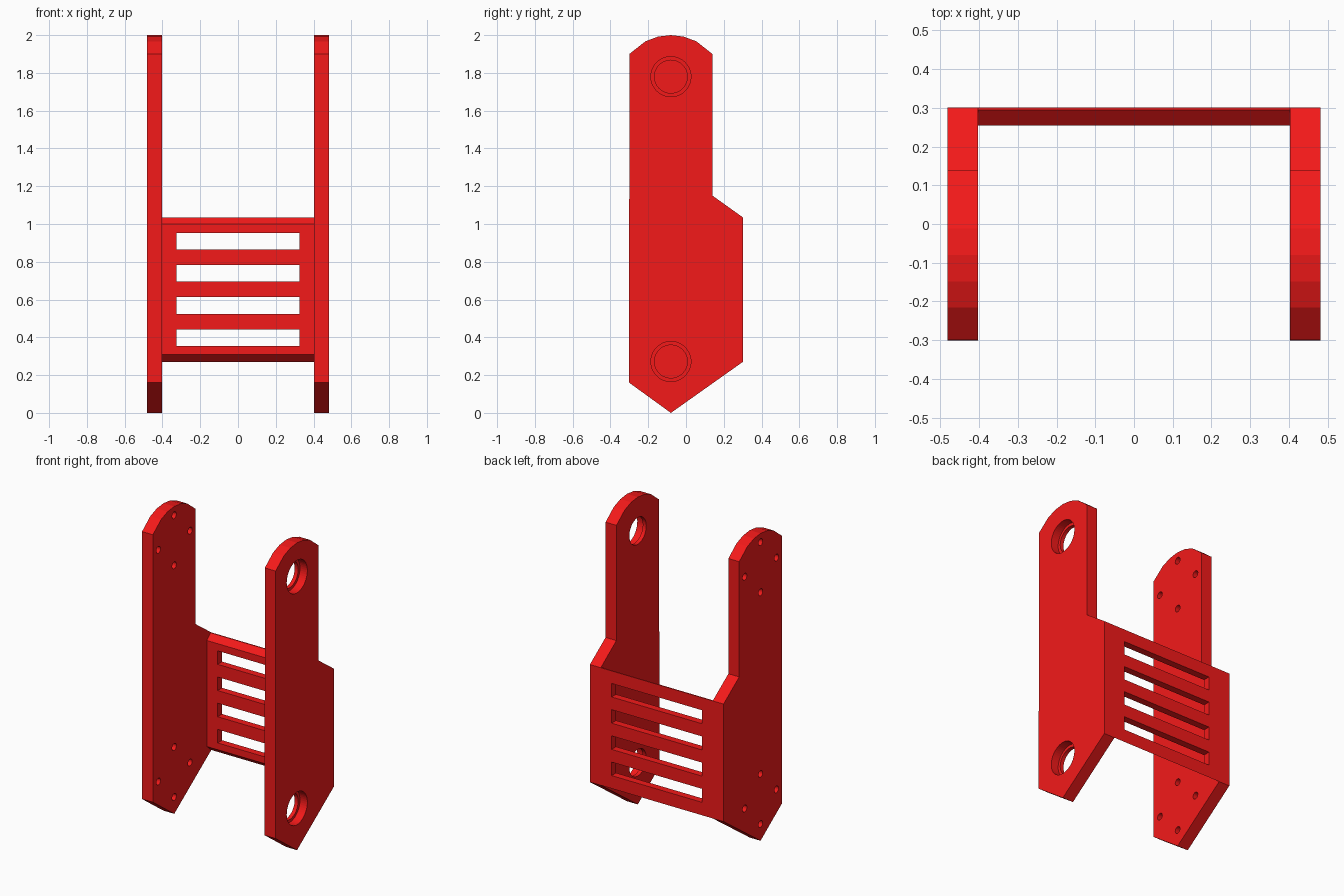
import bpy, bmesh, math
from mathutils import Matrix

if "Cube" in bpy.data.objects:
    bpy.data.objects.remove(bpy.data.objects["Cube"])

red = bpy.data.materials.new("red_paint")
red.diffuse_color = (0.9, 0.01, 0.01, 1)
red.use_nodes = True
red.node_tree.nodes["Principled BSDF"].inputs["Base Color"].default_value = red.diffuse_color


def finish(name, bm):
    bmesh.ops.recalc_face_normals(bm, faces=bm.faces)
    mesh = bpy.data.meshes.new(name)
    bm.to_mesh(mesh)
    bm.free()
    mesh.materials.append(red)
    obj = bpy.data.objects.new(name, mesh)
    bpy.context.collection.objects.link(obj)
    return obj


def extrude_x(name, profile, x0, x1):
    """Solid from a (y, z) profile running from x0 to x1."""
    bm = bmesh.new()
    face = bm.faces.new([bm.verts.new((x0, y, z)) for y, z in profile])
    side = bmesh.ops.extrude_face_region(bm, geom=[face])["geom"]
    verts = [v for v in side if isinstance(v, bmesh.types.BMVert)]
    bmesh.ops.translate(bm, verts=verts, vec=(x1 - x0, 0, 0))
    return finish(name, bm)


def disc(y, z, r, x0, x1, sides=48):
    pts = [(y + r * math.cos(2 * math.pi * i / sides),
            z + r * math.sin(2 * math.pi * i / sides)) for i in range(sides)]
    return extrude_x("cutter", pts, x0, x1)


def cut(obj, cutters):
    for c in cutters:
        mod = obj.modifiers.new("cut", 'BOOLEAN')
        mod.operation, mod.solver, mod.object = 'DIFFERENCE', 'EXACT', c
        bpy.context.view_layer.objects.active = obj
        bpy.ops.object.modifier_apply(modifier=mod.name)
        bpy.data.objects.remove(c)


INNER, OUTER, BACK = 0.403, 0.481, 0.301
AXIS_Y, AXES_Z = -0.08, (1.78, 0.272)

# Side plate outline with a shallow faceted arc on top
R = 0.292
arc = [(AXIS_Y + d, 2 - R + math.sqrt(R * R - d * d))
       for d in (0.22, 0.135, 0.068, 0, -0.068, -0.135, -0.22)]
outline = [(-BACK, 0.16), (AXIS_Y, 0), (BACK, 0.27), (BACK, 1.035),
           (0.14, 1.15)] + arc

# Right plate: through holes with a counterbore on the outside
right_plate = extrude_x("right_side_plate", outline, INNER, OUTER)
for z in AXES_Z:
    cut(right_plate, [disc(AXIS_Y, z, 0.087, 0.3, 0.6),
                      disc(AXIS_Y, z, 0.106, INNER + 0.025, 0.6)])

# Left plate: four bolt holes round each axis
left_plate = extrude_x("left_side_plate", outline, -OUTER, -INNER)
for z in AXES_Z:
    cut(left_plate, [disc(AXIS_Y + 0.163 * dy, z + 0.163 * dz, 0.022, -0.6, -0.3, 24)
                     for dy, dz in ((1, 0), (-1, 0), (0, 1), (0, -1))])

# Back panel: bevelled toward the front, with four vent slots
panel = extrude_x("back_panel", [(BACK, 0.27), (BACK, 1.035), (0.294, 1.035),
                                 (0.255, 1.0), (0.255, 0.31)], -INNER, INNER)
slots = []
for i in range(4):
    z = 0.398 + 0.1705 * i
    slots.append(extrude_x("cutter", [(0.2, z - 0.044), (0.4, z - 0.044),
                                      (0.4, z + 0.044), (0.2, z + 0.044)], -0.325, 0.325))
cut(panel, slots)
